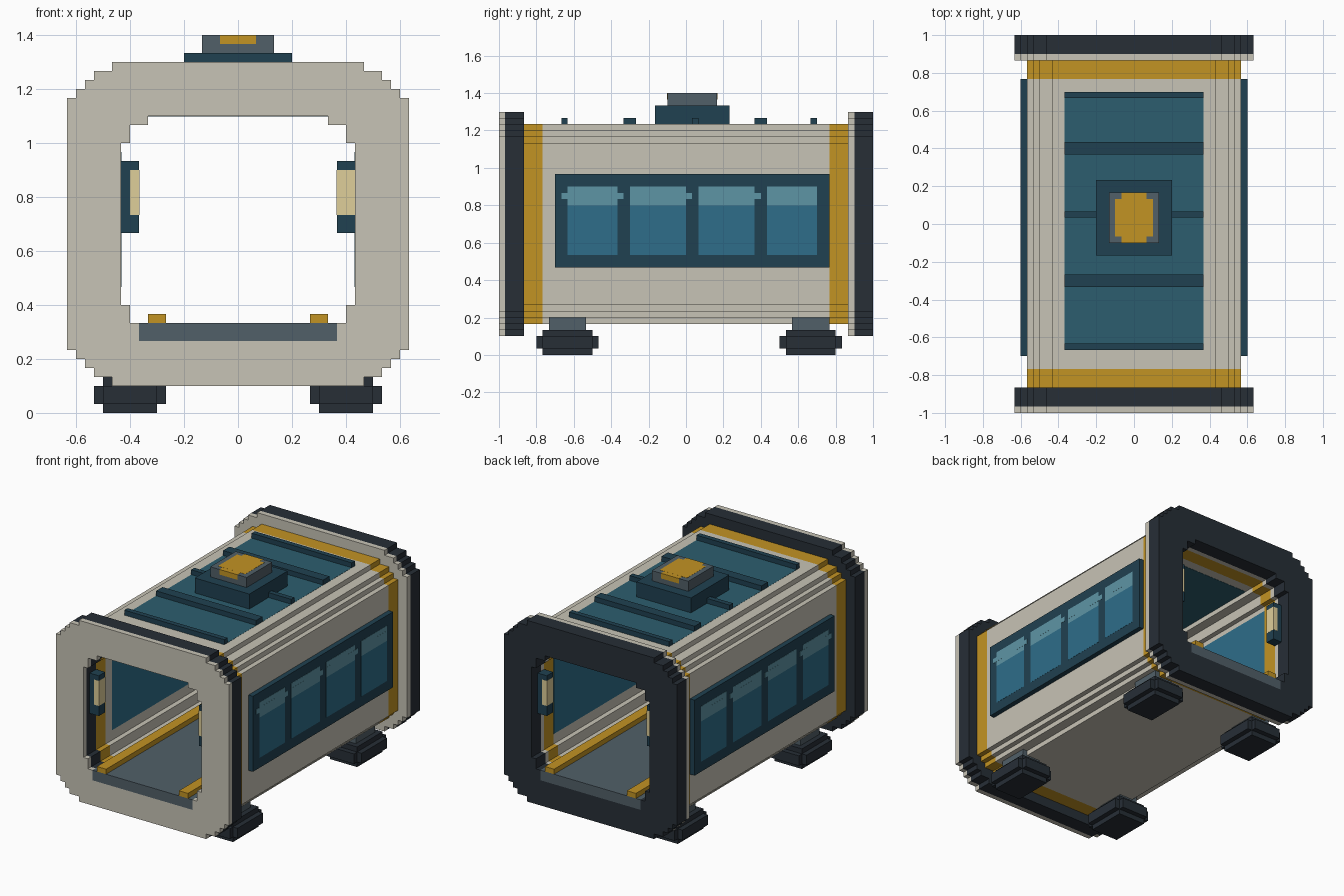
import bpy, bmesh

if "Cube" in bpy.data.objects:
    bpy.data.objects.remove(bpy.data.objects["Cube"])

U = 1 / 30  # one block of the stepped grid


def material(name, r, g, b):
    m = bpy.data.materials.new(name)
    m.diffuse_color = [(c / 255) ** 2.2 for c in (r, g, b)] + [1]
    m.use_nodes = True
    m.node_tree.nodes["Principled BSDF"].inputs["Base Color"].default_value = m.diffuse_color
    return m


CREAM = material("cream", 198, 194, 180)
DARK = material("charcoal", 43, 50, 57)
GOLD = material("gold", 193, 146, 40)
NAVY = material("navy", 37, 67, 82)
TEAL = material("roof_teal", 48, 94, 110)
GLASS = material("glass", 50, 109, 136)
SHINE = material("glass_highlight", 94, 147, 163)
STEEL = material("steel", 82, 96, 104)
LIGHT = material("lamp_glow", 222, 205, 152)


def finish(name, bm, mat):
    bmesh.ops.recalc_face_normals(bm, faces=bm.faces)
    me = bpy.data.meshes.new(name)
    bm.to_mesh(me)
    bm.free()
    me.materials.append(mat)
    ob = bpy.data.objects.new(name, me)
    bpy.context.collection.objects.link(ob)
    return ob


def boxes(name, mat, *spans):
    """One object from boxes given as (x0, x1, y0, y1, z0, z1) in blocks."""
    bm = bmesh.new()
    for x0, x1, y0, y1, z0, z1 in spans:
        for v in bmesh.ops.create_cube(bm, size=1)["verts"]:
            v.co.x = (x1 if v.co.x > 0 else x0) * U
            v.co.y = (y1 if v.co.y > 0 else y0) * U
            v.co.z = (z1 if v.co.z > 0 else z0) * U
    return finish(name, bm, mat)


def flip(spans):
    return [(-b, -a, *rest) for a, b, *rest in spans]


def stairs(half, rise):
    """Right-hand stepped outline, top to bottom, from (half width, top z) steps."""
    top = []
    for i, (x, z) in enumerate(half):
        top.append((x, z))
        if i + 1 < len(half):
            top.append((x, half[i + 1][1]))
    return top + [(x, 2 * rise - z) for x, z in reversed(top)]


def ring(name, mat, outer, inner, y0, y1):
    """Extrude the frame between two right-hand outlines along y."""
    bm = bmesh.new()
    for half in (outer, inner):
        loop = half + [(-x, z) for x, z in reversed(half)]
        vs = [bm.verts.new((x * U, y0 * U, z * U)) for x, z in loop]
        for a, b in zip(vs, vs[1:] + vs[:1]):
            bm.edges.new((a, b))
    bmesh.ops.triangle_fill(bm, edges=bm.edges[:], use_beauty=True)
    ext = bmesh.ops.extrude_face_region(bm, geom=bm.faces[:])
    for v in ext["geom"]:
        if isinstance(v, bmesh.types.BMVert):
            v.co.y = y1 * U
    return finish(name, bm, mat)


# Stepped cross-sections
FLANGE = stairs([(14, 39), (16, 38), (17, 37), (18, 36), (19, 35)], 21)
HULL = stairs([(13, 37), (15, 36), (16, 35), (17, 34)], 21)
OPENING = [(10, 33), (10, 32), (12, 32), (12, 30), (13, 30),
           (13, 12), (12, 12), (12, 10), (11, 10), (11, 8)]

# Tunnel: flanges, gold bands and hull
for name, mat, prof, y0, y1 in (
        ("front_flange_face", CREAM, FLANGE, -30, -29),
        ("front_flange", DARK, FLANGE, -29, -26),
        ("front_band", GOLD, HULL, -26, -23),
        ("hull", CREAM, HULL, -23, 23),
        ("back_band", GOLD, HULL, 23, 26),
        ("back_flange_inner", CREAM, FLANGE, 26, 27),
        ("back_flange", DARK, FLANGE, 27, 30)):
    ring(name, mat, prof, OPENING, y0, y1)

# Floor
boxes("floor_plate", STEEL, (-11, 11, -30, 30, 8, 10))
boxes("floor_rails", GOLD, (8, 10, -30, 30, 10, 11), (-10, -8, -30, 30, 10, 11))

# Windows: frame, four panes with highlights, inner glazing
frame = [(17, 18, -21, 23, 14, 29)]
panes, shines = [], []
for y0, y1, t0, t1 in ((-19, -11, -20, -10), (-9, 0, -9, 1), (2, 11, 2, 12), (13, 21, 13, 21)):
    panes.append((17.5, 18.03, y0, y1, 16, 24))
    shines.append((17.5, 18.03, y0, y1, 24, 27))
    shines.append((17.5, 18.04, t0, t1, 25, 26))
inner = [(12.96, 13.5, -21, 23, 14, 29)]
for side, f in (("right", list), ("left", flip)):
    boxes(side + "_window_frame", NAVY, *f(frame))
    boxes(side + "_window_panes", GLASS, *f(panes))
    boxes(side + "_window_highlights", SHINE, *f(shines))
    boxes(side + "_inner_glazing", GLASS, *f(inner))

# Roof panel, ribs and hatch
boxes("roof_panel", TEAL, (-11, 11, -20, 21, 36.5, 37.03))
boxes("ceiling_panel", TEAL, (-10, 10, -20, 21, 32.96, 33.5))
boxes("roof_ribs", NAVY, *[(-11, 11, a, b, 37, 38) for a, b in
                           ((-20, -19), (-10, -8), (1, 2), (11, 13), (20, 21))])
boxes("hatch_base", NAVY, (-6, 6, -5, 7, 37, 40))
boxes("hatch_body", STEEL, (-4, 4, -3, 5, 40, 42))
boxes("hatch_beacon", GOLD, (-2, 2, -3.03, 5.03, 41, 42.02), (-3, 3, -2, 4, 41, 42.03))

# Door lamps at both ends
for end, y0, y1 in (("front", -28, -26), ("back", 26, 28)):
    body = [(11, 13, y0, y1, 20, 28)]
    glow = [(10.97, 12, y0 - .03, y1 + .03, 22, 27)]
    wide = [(10.97, 13, y0 - .03, y1 + .03, 22, 27)]
    boxes(end + "_right_lamp", NAVY, *body)
    boxes(end + "_right_lamp_glow", LIGHT, *(wide if end == "front" else glow))
    boxes(end + "_left_lamp", NAVY, *flip(body))
    boxes(end + "_left_lamp_glow", LIGHT, *flip(glow))

# Feet: stepped pad with notched corners and a short leg
for end, c in (("front", -19), ("back", 20)):
    pad = [(9, 15, c - 4, c + 4, 0, 4), (8, 16, c - 4, c + 4, 1, 3),
           (9, 15, c - 5, c + 5, 1, 3)]
    leg = [(10, 14, c - 3, c + 3, 4, 6)]
    for side, f in (("right", list), ("left", flip)):
        boxes(f"{end}_{side}_foot", DARK, *f(pad))
        boxes(f"{end}_{side}_leg", STEEL, *f(leg))
